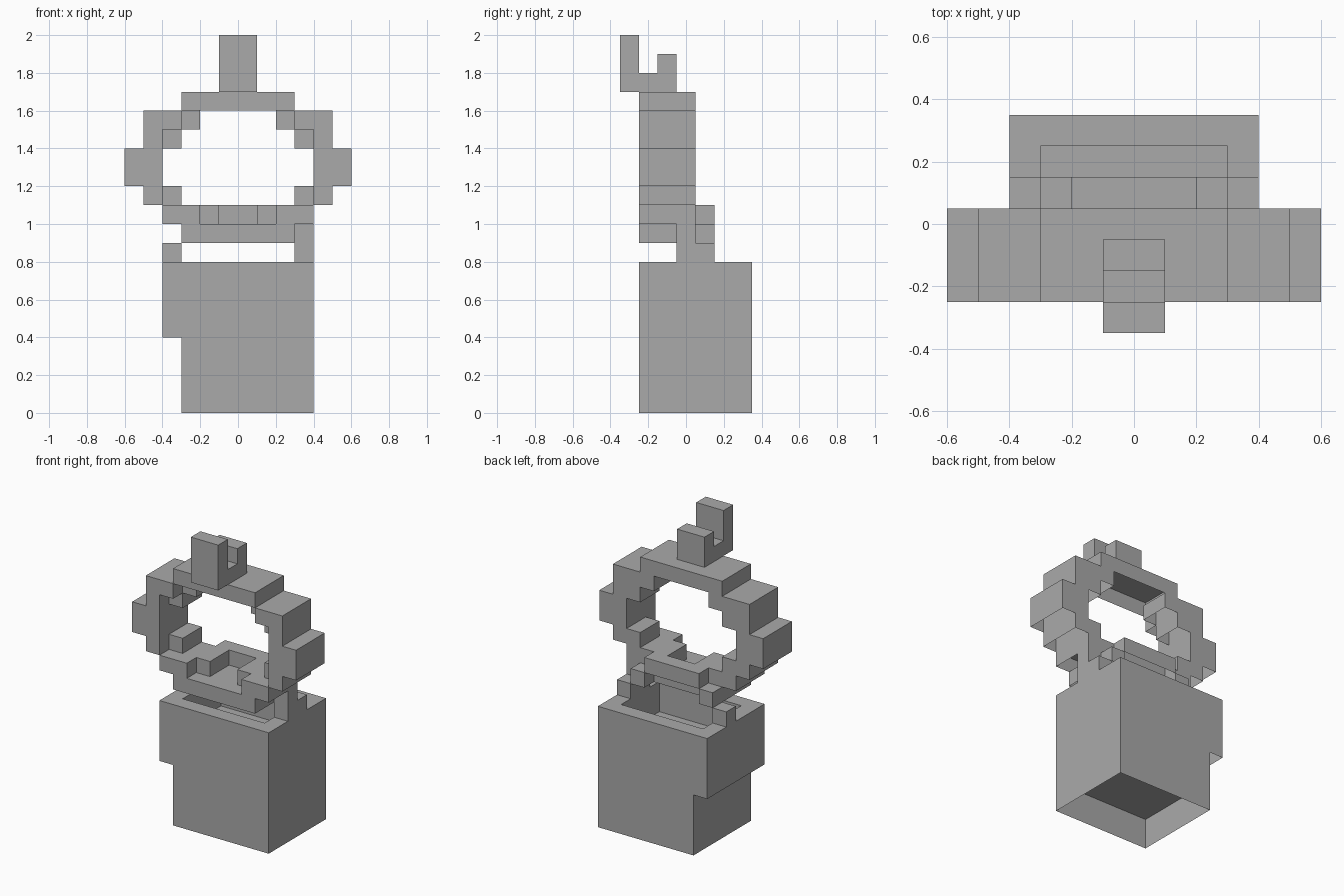
import bpy
import bmesh

if "Cube" in bpy.data.objects:
    bpy.data.objects.remove(bpy.data.objects["Cube"])

grey = bpy.data.materials.new("grey")
grey.diffuse_color = (0.4, 0.4, 0.4, 1.0)
grey.use_nodes = True
grey.node_tree.nodes["Principled BSDF"].inputs["Base Color"].default_value = grey.diffuse_color


def blocks(name, boxes, mirror=False):
    """One object made of open-bottomed boxes (x0, x1, y0, y1, z0, z1), in tenths of a unit."""
    bm = bmesh.new()
    for x0, x1, y0, y1, z0, z1 in boxes:
        spans = [(x0, x1), (-x1, -x0)] if mirror else [(x0, x1)]
        for a, b in spans:
            verts = bmesh.ops.create_cube(bm, size=1)["verts"]
            for v in verts:
                v.co.x = (b if v.co.x > 0 else a) / 10
                v.co.y = (y1 if v.co.y > 0 else y0) / 10
                v.co.z = (z1 if v.co.z > 0 else z0) / 10
    # Every block is open underneath
    bm.normal_update()
    under = [f for f in bm.faces if f.normal.z < -0.9]
    bmesh.ops.delete(bm, geom=under, context="FACES")
    mesh = bpy.data.meshes.new(name)
    bm.to_mesh(mesh)
    bm.free()
    mesh.materials.append(grey)
    ob = bpy.data.objects.new(name, mesh)
    bpy.context.collection.objects.link(ob)
    return ob


# Container: shallow base, core, overhanging side and a rim around the hollow top
blocks("container_base", [(-3, 4, -2.5, 3.5, 0, 2)])
blocks("container_core", [(-3, 4, -2.5, 3.5, 2, 6)])
blocks("container_overhang", [(-4, -3, -2.5, 3.5, 4, 8)])
blocks("container_rim", [
    (-3, 4, -2.5, -1.5, 6, 8),
    (-3, 4, 2.5, 3.5, 6, 8),
    (3, 4, -1.5, 2.5, 6, 8),
])

# Stepped arch handle over the container
blocks("handle_feet", [(3, 4, 0.5, 1.5, 8, 9), (2, 3, 0.5, 1.5, 9, 10)], mirror=True)
blocks("handle_top", [(-2, 2, 0.5, 1.5, 10, 11)])

# Post joining the container to the ring
blocks("ring_support", [(3, 4, -0.5, 0.5, 8, 10)])

# Ring: top and bottom bars, then mirrored sides
blocks("ring_bars", [(-3, 3, -2.5, 0.5, 9, 10), (-3, 3, -2.5, 0.5, 16, 17)])
blocks("ring_sides", [
    (2, 4, -2.5, 0.5, 10, 11),
    (4, 5, -2.5, 0.5, 11, 15),
    (5, 6, -2.5, 0.5, 12, 14),
    (3, 5, -2.5, 0.5, 15, 16),
], mirror=True)

# Recessed inner corners of the ring
blocks("ring_inner_lip", [
    (1, 2, -1.5, 0.5, 10, 11),
    (3, 4, -1.5, 0.5, 11, 12),
    (3, 4, -1.5, 0.5, 14, 15),
    (2, 3, -1.5, 0.5, 15, 16),
], mirror=True)

# Hook on top
blocks("top_hook", [
    (-1, 1, -3.5, -2.5, 17, 20),
    (-1, 1, -2.5, -1.5, 17, 18),
    (-1, 1, -1.5, -0.5, 17, 19),
])
